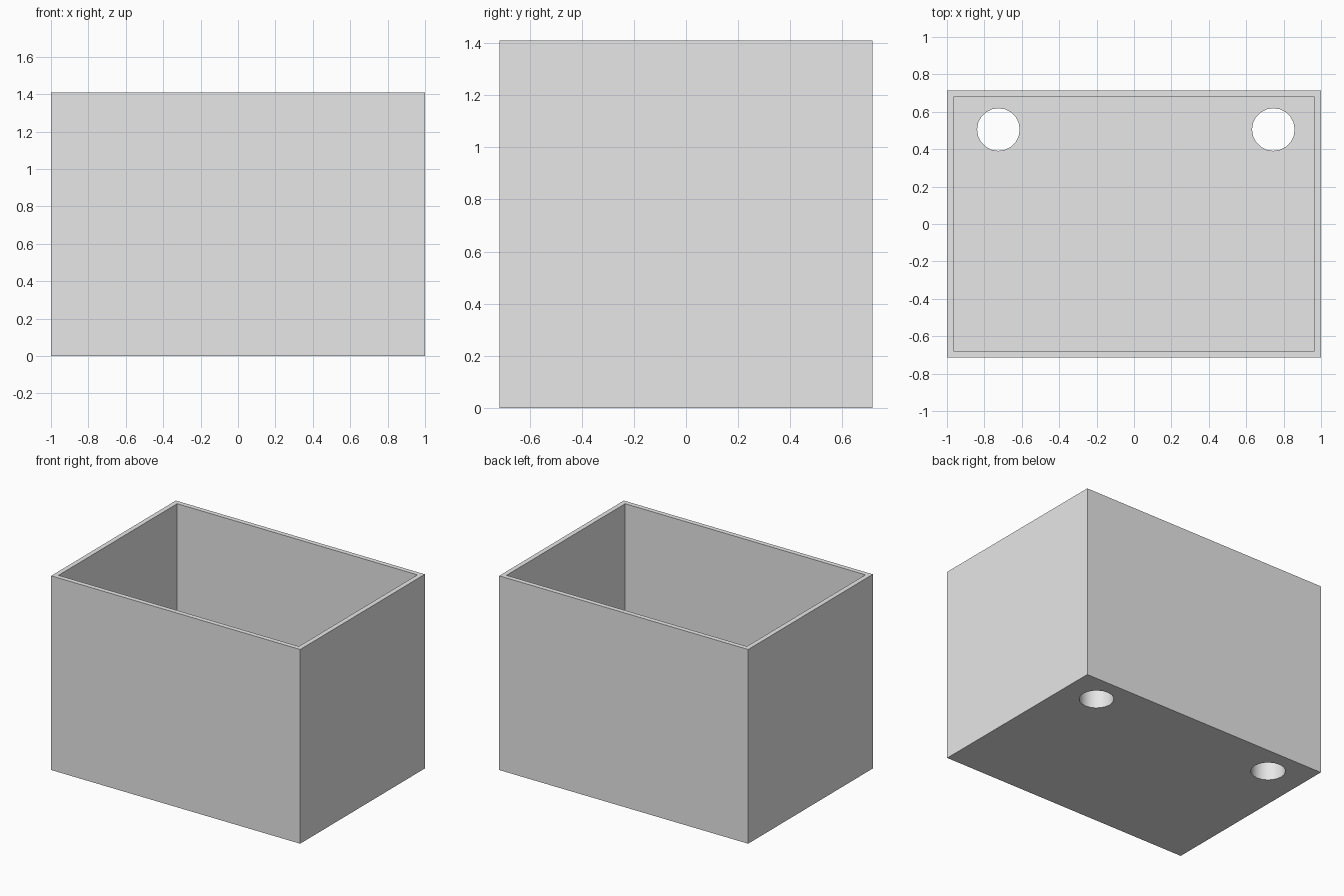
import bpy
import math

default_cube = bpy.data.objects.get("Cube")
if default_cube:
    bpy.data.objects.remove(default_cube, do_unlink=True)

WIDTH, DEPTH, HEIGHT = 2.0, 1.43, 1.41
WALL, FLOOR = 0.035, 0.18

grey = bpy.data.materials.new("light_grey")
grey.use_nodes = True
colour = (0.8, 0.8, 0.8, 1)
grey.diffuse_color = colour
grey.node_tree.nodes["Principled BSDF"].inputs["Base Color"].default_value = colour


def block(name, size, bottom):
    bpy.ops.mesh.primitive_cube_add(size=1, location=(0, 0, bottom + size[2] / 2))
    obj = bpy.context.object
    obj.name = name
    obj.scale = size
    bpy.ops.object.transform_apply(location=True, rotation=False, scale=True)
    obj.data.materials.append(grey)
    return obj


def cut(target, cutter):
    mod = target.modifiers.new(cutter.name, "BOOLEAN")
    mod.operation = "DIFFERENCE"
    mod.solver = "EXACT"
    mod.object = cutter
    bpy.context.view_layer.objects.active = target
    bpy.ops.object.modifier_apply(modifier=mod.name)
    bpy.data.objects.remove(cutter, do_unlink=True)


# Open box with a thick floor
box = block("open_box", (WIDTH, DEPTH, HEIGHT), 0)
cavity = block("cavity_cutter", (WIDTH - 2 * WALL, DEPTH - 2 * WALL, HEIGHT), FLOOR)
cut(box, cavity)

# Two round holes through the floor near the back
for x in (-0.725, 0.745):
    bpy.ops.mesh.primitive_cylinder_add(vertices=20, radius=0.114, depth=1,
                                        location=(x, 0.505, 0))
    hole = bpy.context.object
    hole.name = "hole_cutter"
    hole.data.materials.append(grey)
    cut(box, hole)

# Smooth hole walls, crisp box edges
bpy.ops.object.select_all(action="DESELECT")
box.select_set(True)
bpy.context.view_layer.objects.active = box
bpy.ops.object.shade_smooth_by_angle(angle=math.radians(30))
